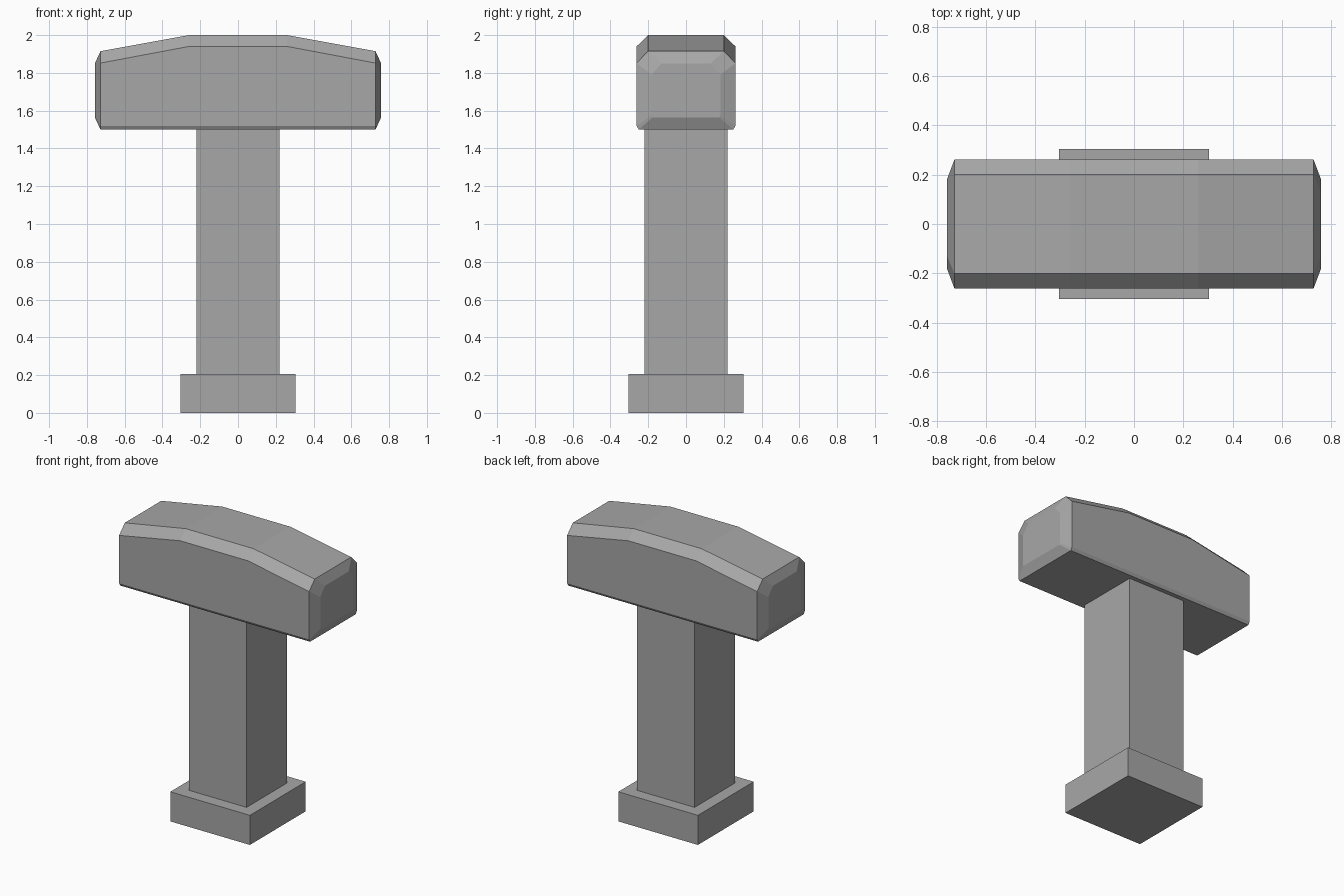
import bpy
import bmesh

cube = bpy.data.objects.get("Cube")
if cube:
    bpy.data.objects.remove(cube, do_unlink=True)

# One plain grey for every part
grey = bpy.data.materials.new("stone grey")
grey.use_nodes = True
grey.diffuse_color = (0.39, 0.39, 0.39, 1)
grey.node_tree.nodes["Principled BSDF"].inputs["Base Color"].default_value = grey.diffuse_color


def finish(name, bm):
    bmesh.ops.recalc_face_normals(bm, faces=bm.faces)
    mesh = bpy.data.meshes.new(name)
    bm.to_mesh(mesh)
    bm.free()
    mesh.materials.append(grey)
    obj = bpy.data.objects.new(name, mesh)
    bpy.context.collection.objects.link(obj)
    return obj


def box(name, half, bottom, top):
    bm = bmesh.new()
    bmesh.ops.create_cube(bm, size=2)
    for v in bm.verts:
        v.co.x *= half
        v.co.y *= half
        v.co.z = top if v.co.z > 0 else bottom
    return finish(name, bm)


def section(profile):
    """Mirror a half outline of (y, z) points into a closed one."""
    return profile + [(-y, z) for y, z in reversed(profile)]


# Foot and shaft
box("handle_pommel", 0.305, 0, 0.205)
box("handle_shaft", 0.22, 0.205, 1.51)

# Head: chamfered sections lofted along x, with inset striking faces
middle = section([(0.25, 1.5), (0.262, 1.52), (0.262, 1.94), (0.2, 2.0)])
shoulder = section([(0.25, 1.5), (0.262, 1.52), (0.262, 1.852), (0.2, 1.915)])
cap = section([(0.175, 1.565), (0.182, 1.575), (0.182, 1.79), (0.13, 1.85)])
stations = [(-0.758, cap), (-0.728, shoulder), (-0.26, middle),
            (0.26, middle), (0.728, shoulder), (0.758, cap)]

bm = bmesh.new()
rings = [[bm.verts.new((x, y, z)) for y, z in outline] for x, outline in stations]
for a, b in zip(rings, rings[1:]):
    for i in range(len(a)):
        j = (i + 1) % len(a)
        bm.faces.new((a[i], a[j], b[j], b[i]))
bm.faces.new(rings[0])
bm.faces.new(rings[-1])
finish("hammer_head", bm)
